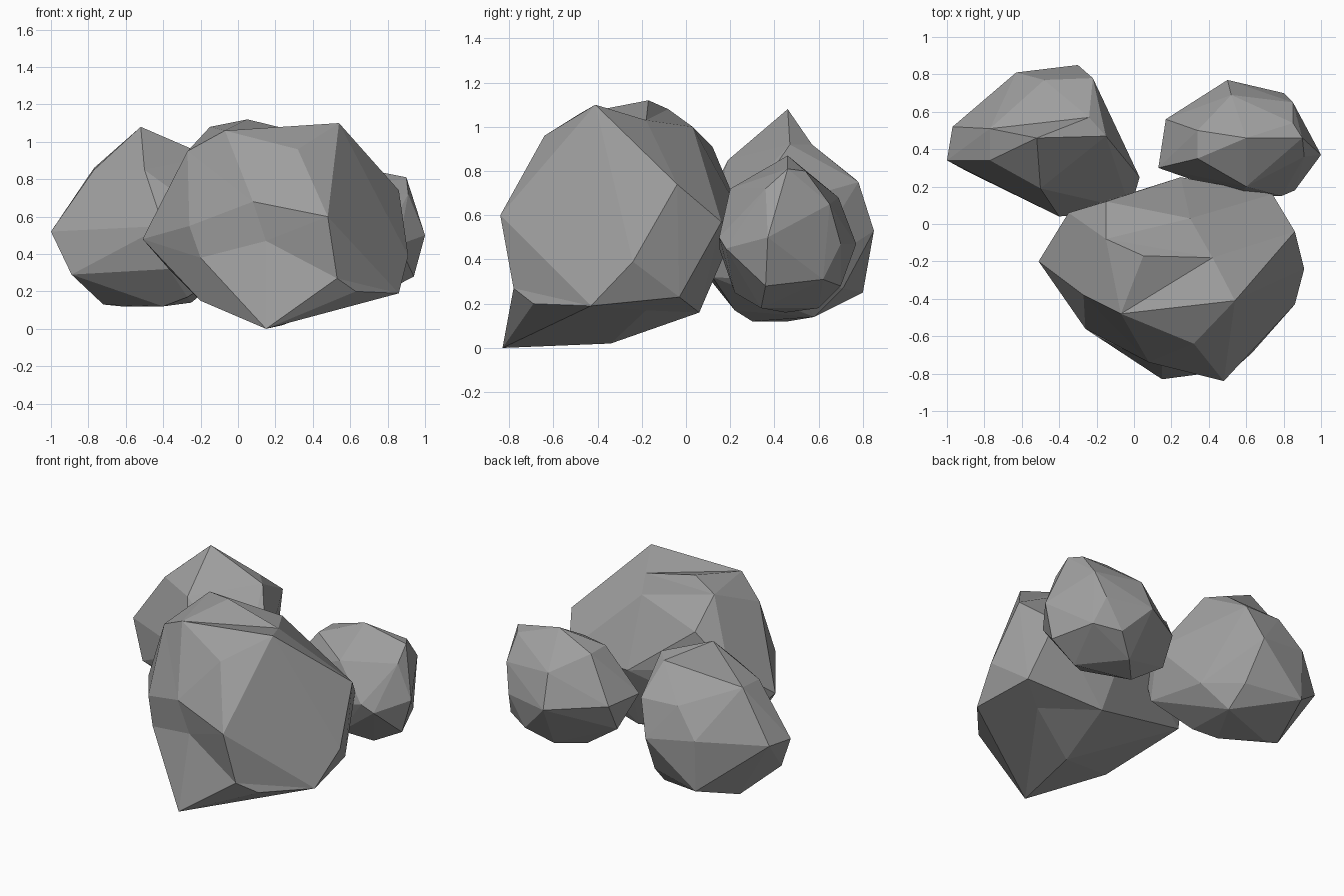
import bpy
import bmesh
import math
from mathutils import Vector

default_cube = bpy.data.objects.get("Cube")
if default_cube:
    bpy.data.objects.remove(default_cube, do_unlink=True)

# Single stone colour shared by all boulders
stone = bpy.data.materials.new("stone grey")
stone.use_nodes = True
stone_colour = (.34, .34, .34, 1)
stone.diffuse_color = stone_colour
shader = next(node for node in stone.node_tree.nodes if node.type == "BSDF_PRINCIPLED")
shader.inputs["Base Color"].default_value = stone_colour
shader.inputs["Roughness"].default_value = .9


def make_boulder(name, crown, waist, base, carving=()):
    """Chisel a faceted stone around its key corners, then carve hollows and peaks."""
    bm = bmesh.new()
    for corner in crown + waist + base:
        bm.verts.new(corner)
    hull = bmesh.ops.convex_hull(bm, input=bm.verts[:], use_existing_faces=False)
    unused = {item for item in hull["geom_interior"] + hull["geom_unused"]
              if isinstance(item, bmesh.types.BMVert)}
    bmesh.ops.delete(bm, geom=list(unused), context="VERTS")
    for spot, shift in carving:
        nearest = min(bm.verts, key=lambda vert: (vert.co - Vector(spot)).length)
        nearest.co += Vector(shift)
    # Merge nearly coplanar triangles into broad facets
    bmesh.ops.dissolve_limit(bm, angle_limit=math.radians(3),
                             verts=bm.verts[:], edges=bm.edges[:])
    bmesh.ops.recalc_face_normals(bm, faces=bm.faces[:])
    mesh = bpy.data.meshes.new(name)
    bm.to_mesh(mesh)
    bm.free()
    mesh.materials.append(stone)
    boulder = bpy.data.objects.new(name, mesh)
    bpy.context.scene.collection.objects.link(boulder)
    return boulder


# Large front boulder: pointed toe, hollow above it, notches on top and below
make_boulder(
    "large_boulder",
    crown=[(.32, -.64, .96), (.54, -.41, 1.1), (.05, -.17, 1.12), (-.07, -.48, 1.06),
           (-.27, -.38, .95), (-.15, -.08, 1.08), (.3, .03, 1), (-.15, .12, .91),
           (.42, -.18, 1.16)],
    waist=[(.48, -.84, .6), (.08, -.87, .68), (-.26, -.56, .55), (-.51, -.2, .48),
           (-.35, .06, .7), (.25, .25, .6), (.74, .16, .57), (.86, -.04, .74),
           (.91, -.24, .39), (.15, -.91, .47)],
    base=[(.15, -.83, 0), (.53, -.88, .27), (.63, -.69, .2), (.86, -.43, .19),
          (-.2, -.6, .38), (-.2, -.5, .15), (.24, -.34, .02), (.49, -.29, .06),
          (.6, -.18, .06), (.8, -.03, .23), (.3, .06, .16), (-.37, -.03, .32)],
    carving=[((.08, -.87, .68), (0, .13, 0)),
             ((.15, -.91, .47), (0, .19, 0)),
             ((.53, -.88, .27), (0, .1, 0)),
             ((.42, -.18, 1.16), (0, 0, -.13)),
             ((.6, -.18, .06), (0, 0, .11))],
)

# Tall boulder at the back, on the right-hand side, with a raised peak
make_boulder(
    "tall_boulder",
    crown=[(-.52, .46, .92), (-.77, .34, .85), (-.77, .51, .86), (-.24, .57, .92),
           (-.15, .47, .92), (-.5, .19, .85)],
    waist=[(-1, .34, .52), (-.97, .52, .53), (-.63, .81, .58), (-.3, .85, .53),
           (-.48, .77, .76), (-.22, .78, .75), (.03, .25, .6), (-.02, .08, .5),
           (-.4, .04, .55)],
    base=[(-.89, .28, .29), (-.37, .1, .32), (-.72, .47, .13), (-.62, .46, .12),
          (-.4, .3, .12), (-.27, .22, .17), (-.25, .58, .14), (-.03, .12, .32),
          (-.27, .71, .27), (-.63, .8, .25), (-.1, .5, .3)],
    carving=[((-.52, .46, .92), (0, 0, .16))],
)

# Small boulder at the back, on the left-hand side
make_boulder(
    "small_boulder",
    crown=[(.6, .46, .87), (.34, .5, .78), (.34, .35, .78), (.52, .69, .68),
           (.85, .65, .65), (.85, .54, .8), (.9, .46, .81), (.91, .36, .72),
           (.6, .2, .72)],
    waist=[(.13, .3, .5), (.17, .56, .5), (.5, .77, .47), (.8, .7, .47),
           (1, .37, .5), (.86, .18, .45), (.79, .15, .5), (.56, .15, .45)],
    base=[(.94, .36, .28), (.84, .62, .31), (.68, .7, .28), (.54, .6, .18),
          (.4, .45, .16), (.17, .47, .32), (.26, .28, .3), (.6, .22, .25),
          (.75, .34, .18)],
)
